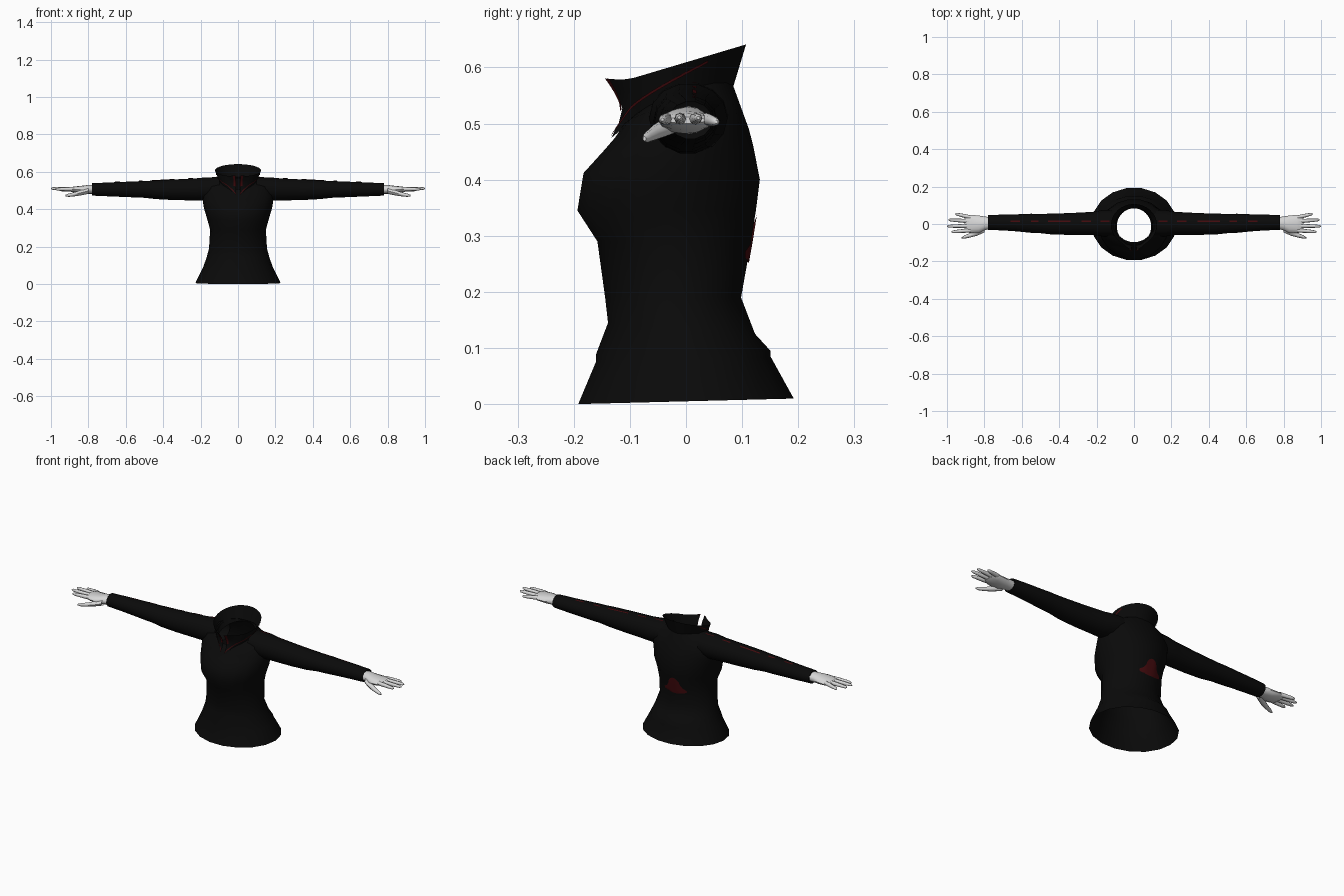
import bpy, math
from mathutils import Vector
from mathutils.bvhtree import BVHTree

if "Cube" in bpy.data.objects:
    bpy.data.objects.remove(bpy.data.objects["Cube"])


def material(name, rgb):
    m = bpy.data.materials.new(name)
    m.diffuse_color = (*rgb, 1)
    m.use_nodes = True
    m.node_tree.nodes["Principled BSDF"].inputs["Base Color"].default_value = m.diffuse_color
    return m


BLACK = material("black fabric", (0.003, 0.003, 0.003))
RED = material("dark red trim", (0.055, 0.003, 0.004))
PALE = material("pale skin", (0.68, 0.68, 0.68))


def make(name, verts, faces, mat, mirror=False, angle=50):
    me = bpy.data.meshes.new(name)
    me.from_pydata(verts, [], faces)
    me.materials.append(mat)
    ob = bpy.data.objects.new(name, me)
    bpy.context.collection.objects.link(ob)
    bpy.ops.object.select_all(action='DESELECT')
    ob.select_set(True)
    bpy.context.view_layer.objects.active = ob
    if mirror:
        ob.modifiers.new("Mirror", 'MIRROR').use_mirror_merge = False
    bpy.ops.object.shade_smooth_by_angle(angle=math.radians(angle))
    return ob


def loft(rings, closed=True, cap_end=False):
    """Skin a list of equal-length rings."""
    n = len(rings[0])
    verts = [v for r in rings for v in r]
    faces = []
    for i in range(len(rings) - 1):
        for j in range(n if closed else n - 1):
            a, b = i * n + j, i * n + (j + 1) % n
            faces.append((a, b, b + n, a + n))
    if cap_end:
        faces.append(tuple(range(len(verts) - n, len(verts))))
    return verts, faces


def tube(stations, n):
    """Rings across x; station = x, y centre, z centre, y radius, z radius."""
    return loft([[(x, y + ry * math.cos(t), z + rz * math.sin(t))
                  for t in (math.tau * k / n for k in range(n))]
                 for x, y, z, ry, rz in stations], cap_end=True)


# Torso: z front, z back, half width, y front, y back
TORSO = [(0.0, 0.01, 0.228, -0.195, 0.195),
         (0.075, 0.085, 0.192, -0.163, 0.153),
         (0.088, 0.095, 0.186, -0.163, 0.153),
         (0.145, 0.125, 0.170, -0.141, 0.125),
         (0.19, 0.19, 0.155, -0.146, 0.100),
         (0.29, 0.29, 0.149, -0.160, 0.118),
         (0.345, 0.345, 0.164, -0.196, 0.127),
         (0.412, 0.40, 0.182, -0.185, 0.134),
         (0.45, 0.46, 0.190, -0.150, 0.122),
         (0.475, 0.49, 0.192, -0.128, 0.114),
         (0.495, 0.53, 0.172, -0.112, 0.098),
         (0.505, 0.568, 0.100, -0.098, 0.084)]


def torso_ring(zf, zb, hw, yf, yb, n=18):
    ring = []
    for k in range(n):
        t = math.tau * k / n
        s = (math.sin(t) + 1) / 2
        ring.append((hw * math.cos(t), yf + (yb - yf) * s, zf + (zb - zf) * s))
    # shoulders stay high while the front of the neck drops
    if zb - zf > 0.03:
        ring = [(x, y, z + 0.022 * abs(x) / hw) for x, y, z in ring]
    return ring


torso_v, torso_f = loft([torso_ring(*r) for r in TORSO])
make("torso", torso_v, torso_f, BLACK)

# Sleeves
sleeve_v, sleeve_f = tube([(0.10, 0.005, 0.517, 0.070, 0.056),
                           (0.17, 0.004, 0.509, 0.070, 0.063),
                           (0.22, 0.003, 0.506, 0.062, 0.061),
                           (0.35, 0.000, 0.504, 0.058, 0.056),
                           (0.44, 0.000, 0.504, 0.056, 0.051),
                           (0.50, 0.002, 0.506, 0.051, 0.046),
                           (0.55, 0.004, 0.506, 0.051, 0.044),
                           (0.62, 0.006, 0.506, 0.046, 0.041),
                           (0.69, 0.008, 0.506, 0.043, 0.038),
                           (0.78, 0.008, 0.506, 0.039, 0.034),
                           (0.775, 0.008, 0.506, 0.030, 0.026)], 14)
make("sleeves", sleeve_v, sleeve_f, BLACK, mirror=True)

# Hands: palm, four fingers and thumb in one mesh
FINGERS = [(-0.034, -0.042, 0.975, 0.507), (-0.010, -0.012, 1.0, 0.511),
           (0.015, 0.022, 0.993, 0.510), (0.036, 0.054, 0.955, 0.503)]
parts = [tube([(0.765, 0.006, 0.506, 0.030, 0.025),
               (0.80, 0.003, 0.506, 0.037, 0.024),
               (0.83, -0.002, 0.504, 0.047, 0.022),
               (0.87, 0.000, 0.505, 0.049, 0.017),
               (0.895, 0.001, 0.506, 0.045, 0.012),
               (0.905, 0.001, 0.506, 0.034, 0.006)], 12)]
for y0, y1, tip, z in FINGERS:
    L = tip - 0.875
    parts.append(tube([(0.875 + L * f, y0 + (y1 - y0) * f, 0.508 + (z - 0.508) * f, r, r)
                       for f, r in ((0, 0.011), (0.35, 0.0105), (0.7, 0.009),
                                    (0.93, 0.007), (1, 0.003))], 8))
parts.append(tube([(0.80, -0.025, 0.498, 0.020, 0.016),
                   (0.84, -0.046, 0.488, 0.017, 0.014),
                   (0.875, -0.060, 0.480, 0.012, 0.011),
                   (0.905, -0.069, 0.475, 0.009, 0.009),
                   (0.922, -0.074, 0.473, 0.003, 0.004)], 8))
verts, faces = [], []
for v, f in parts:
    faces += [tuple(i + len(verts) for i in q) for q in f]
    verts += v
make("hands", verts, faces, PALE, mirror=True)


# Collar: flaring funnel, split at the front, with pointed lapels
def collar_point(t, v, out=0.0):
    """t: 0 at the back to +-1 at the front split, v: 0 base to 1 rim."""
    a = t * math.radians(174)
    c, s = math.cos(a), math.sin(a)
    back = (1 + c) / 2
    yb, zb = 0.084 + 0.023 * v, 0.565 + 0.076 * v
    yf, zf = -0.110 - 0.008 * v, 0.498 + 0.076 * v
    hw = 0.092 + 0.031 * v
    p = Vector((hw * s, yf + (yb - yf) * back, zf + (zb - zf) * back))
    tip = max(0, (abs(t) - 0.85) / 0.15)      # lapel tips push forward
    p.y -= 0.024 * tip * abs(2 * v - 1) ** 1.5
    p.z += tip * (0.006 * v - 0.024 * (1 - v))
    return p + Vector((s, -0.0 + c, 0)) * out


ts = [-1 + k / 16 for k in range(33)]
v, f = loft([[collar_point(t, w) for t in ts] for w in (0, 0.25, 0.5, 0.75, 1)], closed=False)
make("collar", v, f, BLACK)


def ribbon(name, path, mirror=True):
    """Thin strip over the collar; path = t, v, half width in v."""
    v, f = loft([[collar_point(t, w - h, 0.003) for t, w, h in path],
                 [collar_point(t, w + h, 0.003) for t, w, h in path]], closed=False)
    make(name, v, f, RED, mirror)


ribbon("collar_seam", [(1 - 0.62 * k / 12, 0.06 + 0.80 * (k / 12) ** 0.8, 0.035)
                       for k in range(13)])
v, f = loft([[collar_point(t, w, 0.003) for w in (0.45, 0.6, 0.75, 0.9, 1.0)]
             for t in (0.965, 1.0)], closed=False)
make("lapel_edge", v, f, RED, mirror=True)

# Red dashes along the top of the sleeves, draped on the cloth
sleeve_tree = BVHTree.FromPolygons(sleeve_v, sleeve_f)
verts, faces = [], []
for x0, x1 in ((0.13, 0.18), (0.23, 0.28), (0.34, 0.46), (0.51, 0.55), (0.61, 0.66)):
    rows = []
    for y in (0.012, 0.019):
        row = []
        for k in range(7):
            x = x0 + (x1 - x0) * k / 6
            hit = sleeve_tree.ray_cast(Vector((x, y, 1)), Vector((0, 0, -1)))[0]
            row.append((x, y, hit.z + 0.0025))
        rows.append(row)
    v, f = loft(rows, closed=False)
    faces += [tuple(i + len(verts) for i in q) for q in f]
    verts += v
make("sleeve_dashes", verts, faces, RED, mirror=True)

# Red patch on the back: narrow dome over a flared base
torso_tree = BVHTree.FromPolygons(torso_v, torso_f)
rows = []
for z, hw in ((0.252, 0.020), (0.262, 0.062), (0.272, 0.066), (0.285, 0.046),
              (0.30, 0.034), (0.318, 0.030), (0.332, 0.020), (0.340, 0.006)):
    row = []
    for k in range(9):
        x = -0.01 + hw * (k / 4 - 1)
        hit = torso_tree.ray_cast(Vector((x, 1, z)), Vector((0, -1, 0)))[0]
        row.append((x, hit.y + 0.003, z))
    rows.append(row)
v, f = loft(rows, closed=False)
make("back_patch", v, f, RED)
